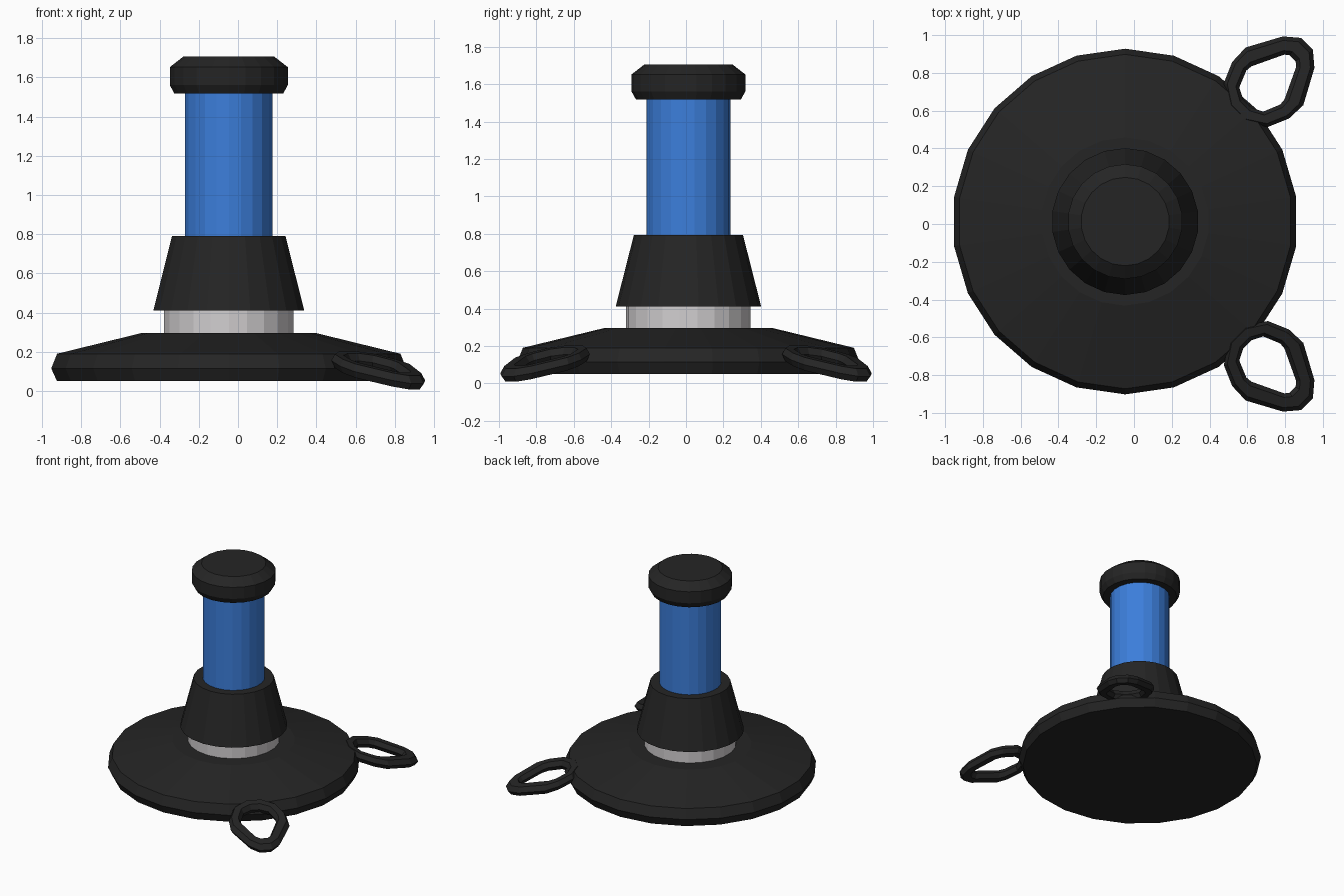
import bpy, bmesh, math
from mathutils import Vector

if "Cube" in bpy.data.objects:
    bpy.data.objects.remove(bpy.data.objects["Cube"])

CX, CY, SIDES = -0.047, 0.013, 22


def material(name, rgb):
    m = bpy.data.materials.new(name)
    m.diffuse_color = (*rgb, 1)
    m.use_nodes = True
    m.node_tree.nodes["Principled BSDF"].inputs["Base Color"].default_value = m.diffuse_color
    return m


BLACK = material("black", (0.018, 0.018, 0.018))
BLUE = material("blue", (0.045, 0.21, 0.71))
SILVER = material("silver", (0.64, 0.62, 0.63))


def finish(name, bm, mat):
    bmesh.ops.recalc_face_normals(bm, faces=bm.faces[:])
    me = bpy.data.meshes.new(name)
    bm.to_mesh(me)
    bm.free()
    me.materials.append(mat)
    ob = bpy.data.objects.new(name, me)
    bpy.context.collection.objects.link(ob)
    return ob


def lathe(name, profile, mat):
    """Closed solid of revolution from (radius, z) points, bottom to top."""
    bm = bmesh.new()
    rings = []
    for r, z in profile:
        angles = [math.pi / 2 + 2 * math.pi * i / SIDES for i in range(SIDES)]
        rings.append([bm.verts.new((CX + r * math.cos(a), CY + r * math.sin(a), z)) for a in angles])
    for a, b in zip(rings, rings[1:]):
        for i in range(SIDES):
            j = (i + 1) % SIDES
            bm.faces.new((a[i], a[j], b[j], b[i]))
    bm.faces.new(rings[0])
    bm.faces.new(rings[-1])
    return finish(name, bm, mat)


# Stacked round parts
lathe("base_disc", [(0.885, 0.05), (0.915, 0.115), (0.885, 0.19), (0.445, 0.297)], BLACK)
lathe("metal_collar", [(0.333, 0.28), (0.333, 0.42)], SILVER)
lathe("cone_skirt", [(0.389, 0.41), (0.292, 0.792)], BLACK)
lathe("blue_post", [(0.225, 0.78), (0.225, 1.53)], BLUE)
lathe("top_cap", [(0.28, 1.517), (0.304, 1.56), (0.304, 1.652), (0.234, 1.706)], BLACK)

# Loop tabs: half outlines as (outward distance, sideways), mirrored sideways
OUTER = [(1.347, 0.045), (1.285, 0.118), (1.104, 0.216), (1.0, 0.212), (0.89, 0.165), (0.82, 0.06)]
INNER = [(1.24, 0.022), (1.222, 0.045), (1.055, 0.124), (1.02, 0.127), (0.93, 0.09), (0.90, 0.03)]
SECTION = [(0, 0), (0.22, 0.035), (0.78, 0.035), (1, 0), (0.78, -0.035), (0.22, -0.035)]


def loop_tab(name, side):
    full = lambda pts: pts + [(u, -v) for u, v in reversed(pts)]
    bm = bmesh.new()
    rings = []
    for o, n in zip(full(OUTER), full(INNER)):
        ring = []
        for t, h in SECTION:
            p = Vector(o).lerp(Vector(n), t)
            z = 0.153 - 0.258 * (p.x - 0.9) + h      # tab slopes down outward
            x = (p.x - p.y) * math.sqrt(0.5) - 0.037
            y = (p.x + p.y) * math.sqrt(0.5) + 0.001
            ring.append(bm.verts.new((x, side * y, max(z, 0))))
        rings.append(ring)
    k = len(SECTION)
    for i, a in enumerate(rings):
        b = rings[(i + 1) % len(rings)]
        for j in range(k):
            bm.faces.new((a[j], a[(j + 1) % k], b[(j + 1) % k], b[j]))
    return finish(name, bm, BLACK)


loop_tab("rear_loop_tab", 1)
loop_tab("front_loop_tab", -1)
